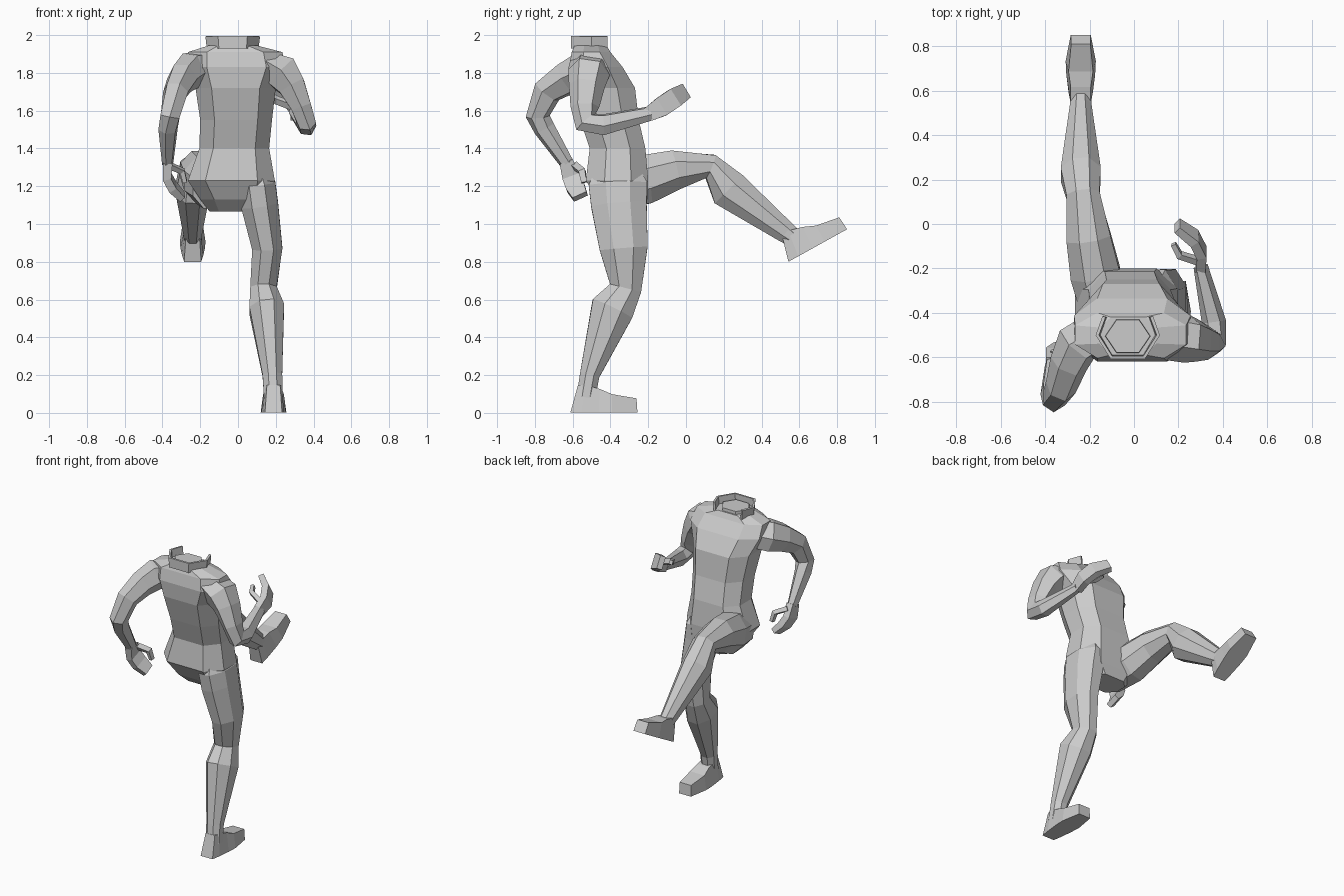
import bpy, bmesh
from math import cos, sin, pi, radians
from mathutils import Vector, Matrix


def skin_rings(name, rings, cap=True):
    bm = bmesh.new()
    vr = [[bm.verts.new(p) for p in r] for r in rings]
    n = len(rings[0])
    for a, b in zip(vr, vr[1:]):
        for i in range(n):
            j = (i + 1) % n
            bm.faces.new((a[i], a[j], b[j], b[i]))
    if cap:
        bm.faces.new(vr[0])
        bm.faces.new(vr[-1])
    bmesh.ops.recalc_face_normals(bm, faces=bm.faces)
    me = bpy.data.meshes.new(name)
    bm.to_mesh(me)
    bm.free()
    ob = bpy.data.objects.new(name, me)
    bpy.context.collection.objects.link(ob)
    return ob


def limb(name, pts, side, n=6):
    """Faceted tube; each point is x, y, z, radius along side, radius across."""
    P = [Vector(p[:3]) for p in pts]
    k = {4: 1.4142, 6: 1.06}.get(n, 1 / cos(pi / n))
    rings = []
    for i, p in enumerate(pts):
        a = (P[i] - P[i - 1]).normalized() if i else Vector()
        b = (P[i + 1] - P[i]).normalized() if i < len(P) - 1 else Vector()
        t = (a + b).normalized()
        u = Vector(side)
        u = (u - t * u.dot(t)).normalized()
        v = t.cross(u)
        rings.append([P[i] + u * (p[3] * k * cos(2 * pi * (j + .5) / n))
                      + v * (p[4] * k * sin(2 * pi * (j + .5) / n)) for j in range(n)])
    return skin_rings(name, rings)


# Torso: z, x min, x max, y back, y front
torso = [(1.065, -.15, .10, -.40, -.22), (1.13, -.20, .17, -.47, -.205),
         (1.23, -.265, .195, -.53, -.20),
         (1.40, -.205, .165, -.51, -.215), (1.55, -.20, .18, -.56, -.25),
         (1.72, -.225, .20, -.61, -.27), (1.83, -.27, .255, -.62, -.335),
         (1.91, -.265, .235, -.605, -.40), (1.945, -.155, .10, -.59, -.42)]
shape = [(1, -.4), (1, .45), (.6, 1), (-.6, 1), (-1, .45), (-1, -.4), (-.6, -1), (.6, -1)]
skin_rings("torso", [[((a + b) / 2 + (b - a) / 2 * sx, (c + d) / 2 + (d - c) / 2 * sy, z)
                      for sx, sy in shape] for z, a, b, c, d in torso])

# Neck stump and open collar
NX = -.028
skin_rings("neck", [[(NX + .1 * s * cos(i * pi / 3), -.505 + .085 * s * sin(i * pi / 3), z)
                     for i in range(6)] for z, s in ((1.92, 1.05), (1.965, 1))])
arc = [(.1, -.42), (.13, -.5), (.07, -.595), (-.07, -.595), (-.13, -.5), (-.1, -.42)]
bm = bmesh.new()
rows = [[bm.verts.new((NX + x * s, y, z)) for x, y in arc] for z, s in ((1.93, .94), (1.995, 1))]
for i in range(5):
    bm.faces.new((rows[0][i], rows[0][i + 1], rows[1][i + 1], rows[1][i]))
me = bpy.data.meshes.new("collar")
bm.to_mesh(me)
bm.free()
collar = bpy.data.objects.new("collar", me)
bpy.context.collection.objects.link(collar)
collar.modifiers.new("thickness", 'SOLIDIFY').thickness = .015

# Legs
limb("standing_leg", [(.09, -.365, 1.30, .06, .11), (.10, -.36, 1.21, .098, .155),
                      (.115, -.355, 1.10, .098, .147),
                      (.155, -.33, .87, .08, .127), (.135, -.32, .66, .07, .085),
                      (.152, -.39, .55, .092, .115), (.182, -.51, .20, .052, .052),
                      (.188, -.53, .08, .05, .05)], (1, 0, 0), 8)
limb("kicking_leg", [(-.14, -.38, 1.2, .10, .12), (-.175, -.22, 1.235, .112, .13),
                     (-.205, -.06, 1.285, .10, .105), (-.23, .13, 1.305, .075, .065),
                     (-.24, .225, 1.185, .09, .105), (-.24, .53, .955, .048, .057),
                     (-.24, .59, .91, .045, .045)], (1, 0, 0), 8)


# Feet: y of sole, y of top, half width of sole, half width of top, height
def foot(name, loc, tilt):
    secs = [(0, .04, .045, .035, .145), (.06, .08, .055, .045, .145), (.15, .155, .065, .045, .125),
            (.22, .22, .068, .055, .097), (.355, .35, .045, .043, .075)]
    m = Matrix.Translation(loc) @ Matrix.Rotation(radians(tilt), 4, 'X')
    skin_rings(name, [[m @ Vector(p) for p in ((-w, y, 0), (w, y, 0), (t, q, h), (-t, q, h))]
                      for y, q, w, t, h in secs])


foot("standing_foot", (.188, -.612, .002), 0)
foot("kicking_foot", (-.24, .542, .80), 29)

# Forward-bent arm
limb("bent_arm", [(.16, -.5, 1.84, .07, .11), (.235, -.515, 1.80, .10, .105),
                  (.285, -.525, 1.73, .078, .09),
                  (.335, -.535, 1.62, .058, .072), (.36, -.53, 1.54, .05, .065),
                  (.36, -.44, 1.525, .05, .058), (.30, -.19, 1.585, .028, .04)], (1, 0, .5))
up = (0, -.5, .85)
limb("raised_hand", [(.30, -.2, 1.58, .038, .022), (.305, -.13, 1.62, .052, .022),
                     (.272, -.065, 1.665, .052, .022), (.195, -.008, 1.70, .042, .018)], up, 4)
limb("raised_thumb", [(.30, -.17, 1.62, .018, .015), (.205, -.14, 1.655, .018, .014),
                      (.178, -.09, 1.675, .014, .011)], up, 4)

# Arm swung back
limb("back_arm", [(-.17, -.48, 1.83, .075, .10), (-.255, -.54, 1.81, .09, .105),
                  (-.295, -.63, 1.77, .078, .09),
                  (-.33, -.735, 1.70, .065, .075), (-.36, -.785, 1.57, .055, .06),
                  (-.37, -.75, 1.505, .05, .055), (-.372, -.63, 1.32, .028, .036)], (-1, 0, .5))
across = (0, .93, .37)
limb("lowered_hand", [(-.372, -.635, 1.33, .036, .025), (-.375, -.605, 1.25, .05, .022),
                      (-.345, -.585, 1.195, .05, .022), (-.295, -.56, 1.145, .04, .017)], across, 4)
limb("lowered_thumb", [(-.365, -.59, 1.31, .018, .015), (-.295, -.55, 1.28, .018, .014),
                       (-.28, -.54, 1.22, .014, .011)], across, 4)
